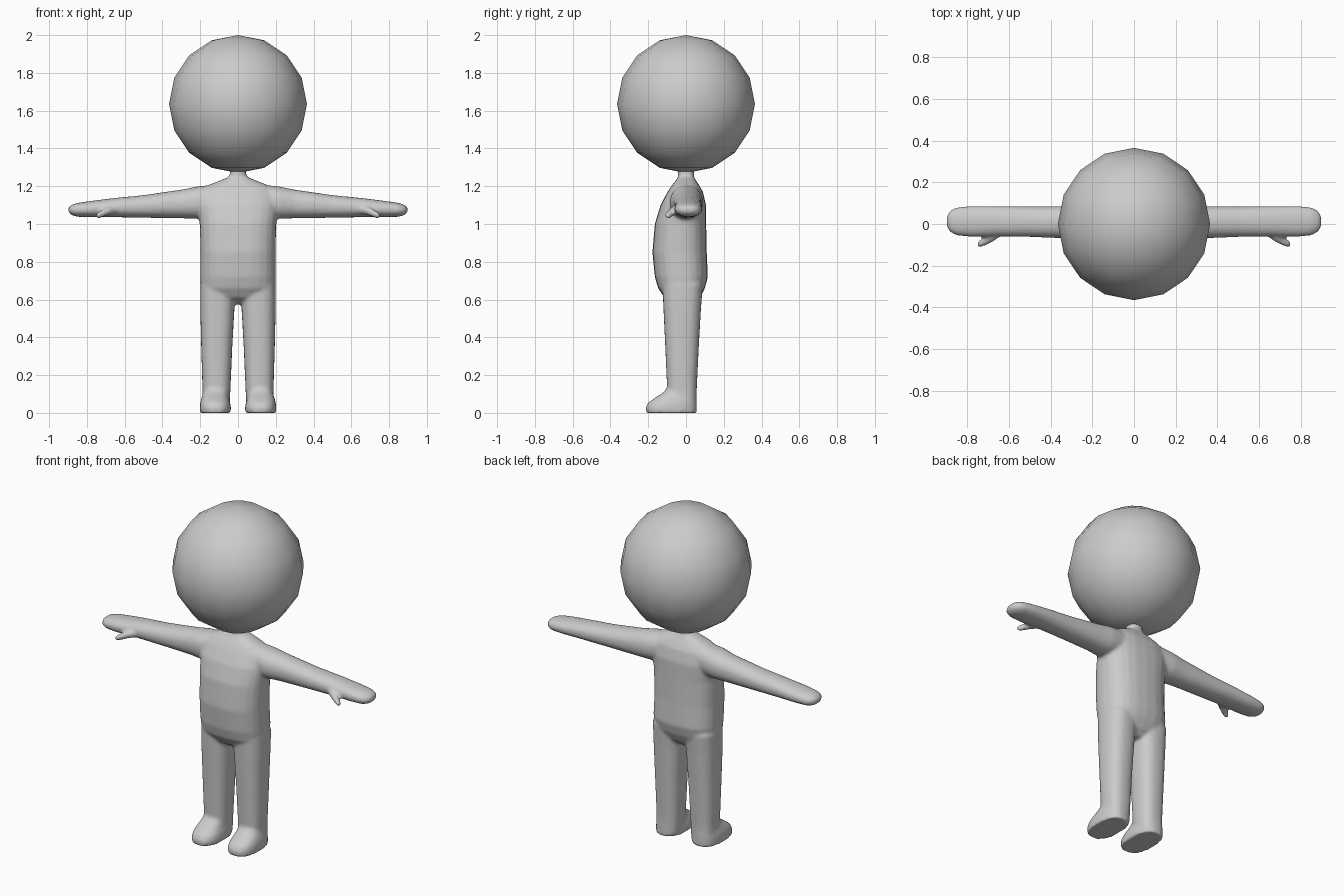
import bpy, bmesh, math

grey = bpy.data.materials.new("plain grey")
grey.diffuse_color = (0.6, 0.6, 0.6, 1)


def loft(bm, axis, sections, side=1, power=2.5, n=24):
    """Skin rounded sections (t, a0, a1, b0, b1) stacked along x or z."""
    rings = []
    for t, a0, a1, b0, b1 in sections:
        ring = []
        for i in range(n):
            ang = 2 * math.pi * i / n
            c, s = math.cos(ang), math.sin(ang)
            a = (a0 + a1) / 2 + (a1 - a0) / 2 * math.copysign(abs(c) ** (2 / power), c)
            b = (b0 + b1) / 2 + (b1 - b0) / 2 * math.copysign(abs(s) ** (2 / power), s)
            x, y, z = (a, b, t) if axis == "z" else (t, a, b)
            ring.append(bm.verts.new((side * x, y, z)))
        rings.append(ring)
    for lo, hi in zip(rings, rings[1:]):
        for i in range(n):
            j = (i + 1) % n
            bm.faces.new((lo[i], lo[j], hi[j], hi[i]))
    bm.faces.new(rings[0])
    bm.faces.new(rings[-1])


bm = bmesh.new()

# Torso and neck: z, x range, y range
loft(bm, "z", [
    (0.575, -0.10, 0.10, -0.06, 0.04), (0.61, -0.17, 0.17, -0.115, 0.075),
    (0.66, -0.197, 0.197, -0.148, 0.10), (0.72, -0.20, 0.20, -0.165, 0.116),
    (0.85, -0.198, 0.198, -0.178, 0.11), (1.00, -0.203, 0.203, -0.165, 0.107),
    (1.10, -0.215, 0.215, -0.135, 0.106), (1.17, -0.20, 0.20, -0.098, 0.09),
    (1.205, -0.16, 0.16, -0.075, 0.07), (1.235, -0.085, 0.085, -0.05, 0.05),
    (1.25, -0.045, 0.045, -0.042, 0.042), (1.31, -0.042, 0.042, -0.042, 0.042)])

for side in (-1, 1):
    # Leg
    loft(bm, "z", [
        (0.02, 0.045, 0.19, -0.09, 0.055), (0.12, 0.04, 0.188, -0.10, 0.057),
        (0.35, 0.03, 0.195, -0.11, 0.068), (0.56, 0.018, 0.20, -0.12, 0.08),
        (0.68, 0.01, 0.20, -0.125, 0.09)], side)
    # Foot with a flat sole
    loft(bm, "z", [
        (0.0, 0.038, 0.202, -0.212, 0.058), (0.03, 0.037, 0.203, -0.214, 0.058),
        (0.055, 0.042, 0.20, -0.20, 0.058), (0.08, 0.05, 0.193, -0.165, 0.057),
        (0.105, 0.052, 0.185, -0.125, 0.055), (0.13, 0.055, 0.18, -0.10, 0.05)], side)
    # Arm and mitten hand: x, y range, z range
    loft(bm, "x", [
        (0.08, -0.08, 0.08, 1.04, 1.215), (0.22, -0.085, 0.09, 1.028, 1.198),
        (0.30, -0.07, 0.086, 1.03, 1.182), (0.50, -0.062, 0.084, 1.033, 1.153),
        (0.66, -0.06, 0.086, 1.036, 1.137), (0.78, -0.062, 0.086, 1.036, 1.122),
        (0.85, -0.055, 0.08, 1.038, 1.112), (0.88, -0.04, 0.066, 1.046, 1.102),
        (0.898, -0.012, 0.036, 1.062, 1.088)], side, 2.2)
    # Thumb
    loft(bm, "x", [
        (0.64, -0.06, -0.01, 1.055, 1.10), (0.68, -0.088, -0.035, 1.048, 1.094),
        (0.72, -0.107, -0.065, 1.034, 1.076), (0.742, -0.112, -0.078, 1.026, 1.062),
        (0.752, -0.107, -0.088, 1.034, 1.052)], side, 2.0, 12)

bmesh.ops.recalc_face_normals(bm, faces=bm.faces)
mesh = bpy.data.meshes.new("body")
bm.to_mesh(mesh)
bm.free()
body = bpy.data.objects.new("body", mesh)
bpy.context.collection.objects.link(body)
mesh.materials.append(grey)

# Fuse the limbs into one soft skin
fuse = body.modifiers.new("fuse", "REMESH")
fuse.mode = "VOXEL"
fuse.voxel_size = 0.009
fuse.use_smooth_shade = True
soften = body.modifiers.new("soften", "SMOOTH")
soften.factor = 0.5
soften.iterations = 6

# Head
bpy.ops.mesh.primitive_uv_sphere_add(segments=16, ring_count=8, radius=0.365, location=(0, 0, 1.635))
head = bpy.context.object
head.name = "head"
head.data.materials.append(grey)
bpy.ops.object.shade_smooth()
